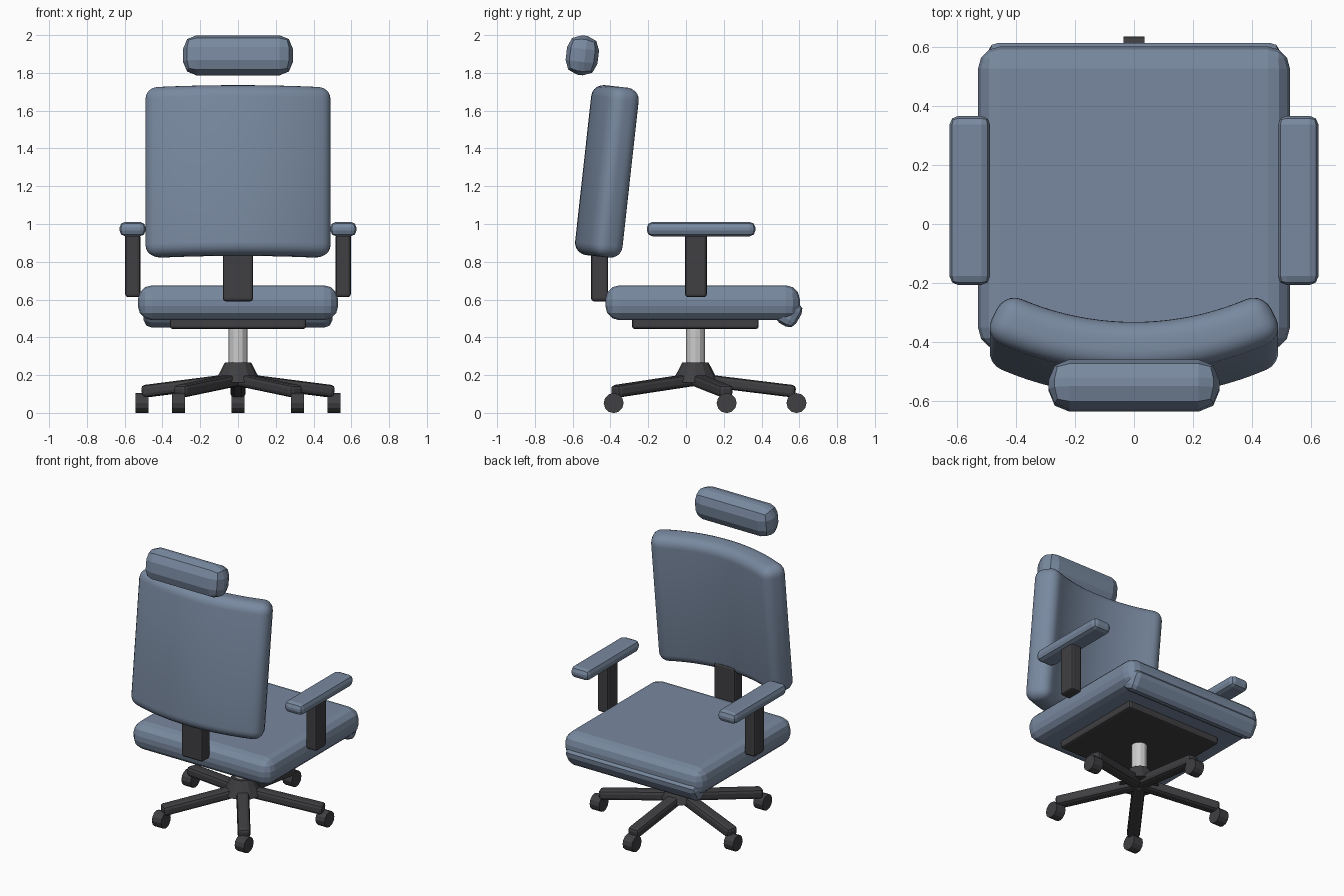
import bpy, bmesh
from math import sin, cos, pi, radians, atan2
from mathutils import Matrix, Vector

if "Cube" in bpy.data.objects:
    bpy.data.objects.remove(bpy.data.objects["Cube"])


def material(name, color):
    m = bpy.data.materials.new(name)
    m.diffuse_color = (*color, 1)
    m.use_nodes = True
    m.node_tree.nodes["Principled BSDF"].inputs["Base Color"].default_value = m.diffuse_color
    return m


BLUE = material("blue_fabric", (0.19, 0.25, 0.35))
DARK = material("dark_plastic", (0.05, 0.05, 0.055))
AY = 0.05  # y of the swivel axis


def finish(bm, name, mat, matrix):
    me = bpy.data.meshes.new(name)
    bmesh.ops.transform(bm, matrix=matrix, verts=bm.verts)
    bmesh.ops.recalc_face_normals(bm, faces=bm.faces)
    bm.to_mesh(me)
    bm.free()
    ob = bpy.data.objects.new(name, me)
    bpy.context.collection.objects.link(ob)
    if mat:
        me.materials.append(mat)
    return ob


def box_mesh(size, bevel, segs):
    bm = bmesh.new()
    bmesh.ops.create_cube(bm, size=1, matrix=Matrix.Diagonal((*size, 1)))
    bmesh.ops.bevel(bm, geom=bm.edges[:], offset=bevel, segments=segs,
                    profile=0.5, affect='EDGES')
    return bm


def box(name, size, loc, bevel, segs, mat, tilt=0):
    m = Matrix.Translation(loc) @ Matrix.Rotation(radians(tilt), 4, 'X')
    return finish(box_mesh(size, bevel, segs), name, mat, m)


def cone(name, r1, r2, depth, sides, mat, matrix):
    bm = bmesh.new()
    bmesh.ops.create_cone(bm, cap_ends=True, segments=sides, radius1=r1, radius2=r2, depth=depth)
    return finish(bm, name, mat, matrix)


# Seat cushion, its rolled edge and the plate below
box("seat", (1.06, 1.03, 0.185), (0, 0.088, 0.583), 0.075, 3, BLUE)
box("seat_edge_roll", (1.0, 0.12, 0.14), (0, 0.545, 0.528), 0.04, 2, BLUE, -30)
box("seat_plate", (0.72, 0.67, 0.06), (0, AY, 0.475), 0.012, 2, DARK)

# Backrest: padded slab wrapped around a vertical axis, smooth
bm = box_mesh((0.985, 0.17, 0.905), 0.065, 5)
for i in range(-9, 10):
    bmesh.ops.bisect_plane(bm, geom=bm.verts[:] + bm.edges[:] + bm.faces[:],
                           plane_co=(i * 0.043, 0, 0), plane_no=(1, 0, 0))
R = 1.06
for v in bm.verts:
    a, r = v.co.x / R, R - v.co.y
    v.co.x, v.co.y = r * sin(a), R - r * cos(a)
back = finish(bm, "backrest", BLUE,
              Matrix.Translation((0, -0.46, 1.283)) @ Matrix.Rotation(radians(-6.3), 4, 'X'))
for p in back.data.polygons:
    p.use_smooth = True

box("back_support", (0.16, 0.09, 0.3), (0, -0.457, 0.74), 0.015, 2, DARK)
box("headrest", (0.58, 0.17, 0.21), (0, -0.549, 1.893), 0.07, 2, BLUE, -7)

# Armrests
for side, s in (("left", -1), ("right", 1)):
    box(side + "_arm_post", (0.08, 0.115, 0.335), (s * 0.557, 0.053, 0.78), 0.015, 2, DARK)
    box(side + "_arm_pad", (0.138, 0.575, 0.076), (s * 0.558, 0.08, 0.973), 0.03, 2, BLUE)

# Column and hub
cone("column", 0.05, 0.05, 0.24, 12, None, Matrix.Translation((0, AY, 0.34)))
cone("hub", 0.125, 0.07, 0.105, 12, DARK, Matrix.Translation((0, AY, 0.213)))

# Five-star base with casters
inner, outer = Vector((0.0, 0, 0.178)), Vector((0.53, 0, 0.113))
pitch = atan2(inner.z - outer.z, outer.x)
for i in range(5):
    a = pi / 2 + i * 2 * pi / 5
    m = (Matrix.Translation((0, AY, 0)) @ Matrix.Rotation(a, 4, 'Z')
         @ Matrix.Translation((inner + outer) / 2) @ Matrix.Rotation(pitch, 4, 'Y'))
    finish(box_mesh(((outer - inner).length, 0.08, 0.066), 0.02, 2), f"base_leg_{i + 1}", DARK, m)
    pos = (0.535 * cos(a), AY + 0.535 * sin(a), 0.052)
    cone(f"caster_{i + 1}", 0.053, 0.053, 0.07, 12, DARK,
         Matrix.Translation(pos) @ Matrix.Rotation(pi / 2, 4, 'Y'))
